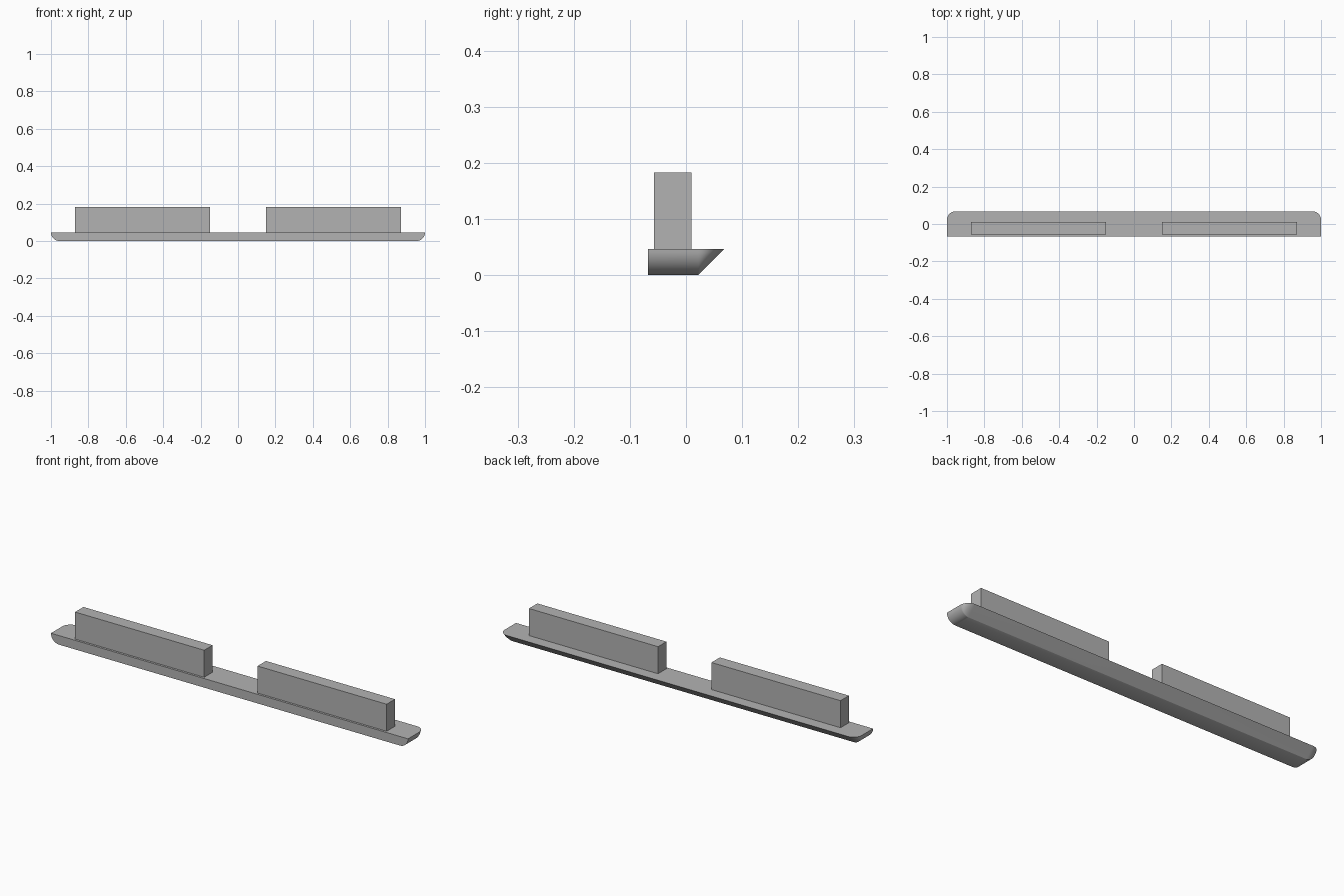
import bpy, bmesh, math

cube = bpy.data.objects.get("Cube")
if cube:
    bpy.data.objects.remove(cube, do_unlink=True)

grey = bpy.data.materials.new("plain grey")
grey.use_nodes = True
colour = (0.45, 0.45, 0.45, 1)
grey.diffuse_color = colour
grey.node_tree.nodes["Principled BSDF"].inputs["Base Color"].default_value = colour

R = 0.046            # rail thickness and corner radius
HALF = 1.0           # half the rail length
DEPTH = 0.068        # half the rail depth
STEPS = 12


def finish(bm, name):
    bmesh.ops.remove_doubles(bm, verts=bm.verts, dist=1e-5)
    bmesh.ops.recalc_face_normals(bm, faces=bm.faces)
    mesh = bpy.data.meshes.new(name)
    bm.to_mesh(mesh)
    bm.free()
    mesh.materials.append(grey)
    obj = bpy.data.objects.new(name, mesh)
    bpy.context.collection.objects.link(obj)
    return obj


def rail_outline(theta):
    """Outline at one height: square at the front, rounded at the back."""
    z = R * (1 - math.cos(theta))
    a = R * math.sin(theta)
    right = [(HALF - R + a, -DEPTH, z)]
    for i in range(STEPS + 1):
        t = math.pi / 2 * i / STEPS
        right.append((HALF - R + a * math.cos(t), DEPTH - R + z * math.sin(t), z))
    return right + [(-x, y, h) for x, y, h in reversed(right)]


# Rail: rounded ends, slanted back, flat front
bm = bmesh.new()
rings = [[bm.verts.new(p) for p in rail_outline(math.pi / 2 * k / STEPS)]
         for k in range(STEPS + 1)]
for low, high in zip(rings, rings[1:]):
    for i in range(len(low) - 1):
        bm.faces.new((low[i], low[i + 1], high[i + 1], high[i]))
bm.faces.new(rings[-1])
bm.faces.new(list(reversed(rings[0])))
bm.faces.new([r[0] for r in rings] + [r[-1] for r in reversed(rings)])
rail = finish(bm, "rail")
bpy.ops.object.select_all(action="DESELECT")
rail.select_set(True)
bpy.context.view_layer.objects.active = rail
bpy.ops.object.shade_smooth_by_angle(angle=math.radians(30))

# Two upright blocks standing on the rail
for side, name in ((1, "left_block"), (-1, "right_block")):
    bm = bmesh.new()
    bmesh.ops.create_cube(bm, size=1)
    bmesh.ops.scale(bm, vec=(0.723, 0.067, 0.137), verts=bm.verts)
    bmesh.ops.translate(bm, vec=(side * 0.511, -0.0235, R + 0.0685), verts=bm.verts)
    finish(bm, name)
